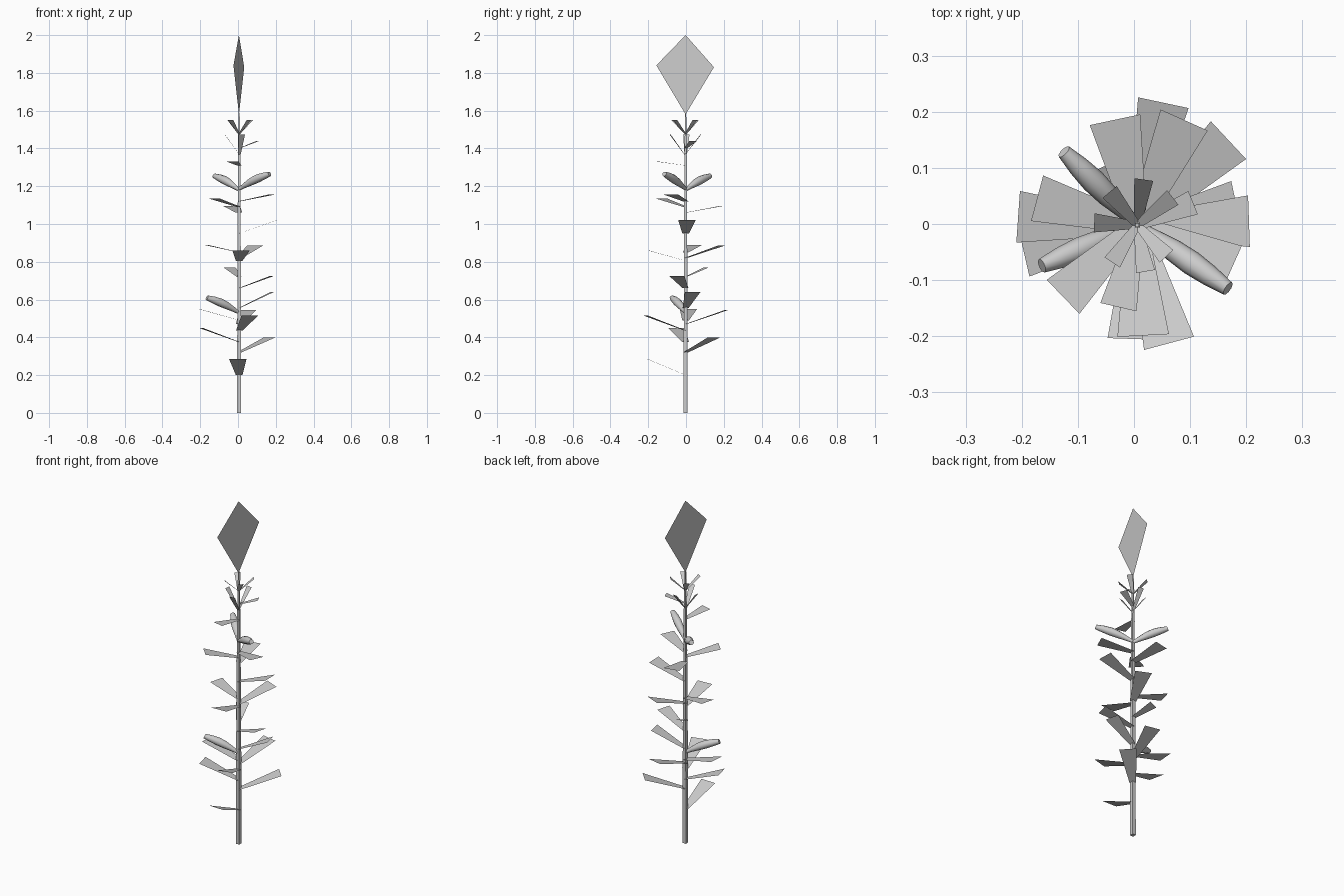
import bpy, bmesh, math
from mathutils import Vector

if "Cube" in bpy.data.objects:
    bpy.data.objects.remove(bpy.data.objects["Cube"])

AXIS = Vector((0.006, -0.002, 0))

mat = bpy.data.materials.new("plain grey")
mat.diffuse_color = (0.6, 0.6, 0.6, 1)
mat.use_nodes = True
mat.node_tree.nodes["Principled BSDF"].inputs["Base Color"].default_value = mat.diffuse_color


def finish(name, bm, smooth=False):
    me = bpy.data.meshes.new(name)
    bm.to_mesh(me)
    bm.free()
    ob = bpy.data.objects.new(name, me)
    bpy.context.collection.objects.link(ob)
    me.materials.append(mat)
    for p in me.polygons:
        p.use_smooth = smooth
    return ob


def loft(name, rings, smooth=False):
    """Skin a list of equal-sized point rings and cap both ends."""
    bm = bmesh.new()
    loops = [[bm.verts.new(p) for p in r] for r in rings]
    n = len(loops[0])
    for a, b in zip(loops, loops[1:]):
        for i in range(n):
            j = (i + 1) % n
            bm.faces.new((a[i], a[j], b[j], b[i]))
    bm.faces.new(loops[0][::-1])
    bm.faces.new(loops[-1])
    bmesh.ops.recalc_face_normals(bm, faces=bm.faces)
    ob = finish(name, bm, smooth)
    if smooth:
        bpy.context.view_layer.objects.active = ob
        ob.select_set(True)
        bpy.ops.object.shade_smooth_by_angle(angle=math.radians(50))
        ob.select_set(False)
    return ob


def leaf(name, az, z0, z1, length, tip):
    """Flat wedge leaf: narrow at the stem, wide at the tip."""
    a = math.radians(az)
    out = Vector((math.cos(a), math.sin(a), 0))
    side = Vector((-math.sin(a), math.cos(a), 0))
    bm = bmesh.new()
    base = AXIS + Vector((0, 0, z0))
    end = AXIS + out * length + Vector((0, 0, z1))
    w = tip * 0.38
    pts = (base - side * w / 2, end - side * tip / 2,
           end + side * tip / 2, base + side * w / 2)
    bm.faces.new([bm.verts.new(p) for p in pts])
    finish(name, bm)


def pod(name, az, z0, z1, length):
    """Swollen tube growing out of the stem with a blunt end."""
    a = math.radians(az)
    out = Vector((math.cos(a), math.sin(a), 0))
    side = Vector((-math.sin(a), math.cos(a), 0))
    axis = (out * length + Vector((0, 0, z1 - z0))).normalized()
    up = axis.cross(side)
    rings = []
    for t, r in ((0, .008), (.2, .014), (.4, .02), (.6, .022), (.8, .019), (1, .013)):
        lift = (z1 - z0) * t + 0.008 * math.sin(math.pi * t)
        c = AXIS + out * length * t + Vector((0, 0, z0 + lift))
        rings.append([c + side * r * math.cos(k * math.pi / 5)
                      + up * r * math.sin(k * math.pi / 5) for k in range(10)])
    loft(name, rings, True)


# Square tapering stem
loft("stem", [[AXIS + Vector((sx * h, sy * h, z))
               for sx, sy in ((-1, -1), (1, -1), (1, 1), (-1, 1))]
              for z, h in ((0, .011), (.8, .009), (1.36, .006), (1.59, .003))])

# Large leaves: azimuth, base height, tip height, reach
for i, (az, z0, z1, r) in enumerate((
        (-92, .20, .285, .203), (43, .32, .40, .222), (193, .375, .45, .208),
        (-75, .435, .515, .218), (78, .47, .545, .223), (176, .49, .55, .213),
        (12, .555, .64, .18), (-15, .66, .725, .18), (-87, .805, .86, .197),
        (165, .85, .89, .185), (66, .82, .885, .205), (2, .95, 1.02, .199),
        (102, 1.06, 1.095, .192), (224, 1.09, 1.135, .184), (-24, 1.12, 1.155, .185))):
    leaf("leaf_%02d" % (i + 1), az, z0, z1, r, 0.092 if r > .19 else 0.084)

# Small leaves, last four forming the crown
for i, (az, z0, z1, r, w) in enumerate((
        (115, .72, .77, .12, .07), (257, 1.31, 1.33, .15, .066),
        (22, 1.40, 1.44, .107, .045), (177, 1.37, 1.475, .077, .034),
        (-80, 1.36, 1.475, .084, .034), (82, 1.37, 1.475, .082, .034),
        (38, 1.475, 1.55, .08, .033), (130, 1.475, 1.55, .077, .033),
        (236, 1.475, 1.55, .08, .033), (-47, 1.475, 1.55, .076, .033))):
    leaf("small_leaf_%02d" % (i + 1), az, z0, z1, r, w)

# Pods
pod("lower_pod", 203, .53, .61, .185)
pod("upper_pod_left", 135, 1.18, 1.255, .185)
pod("upper_pod_right", -35, 1.185, 1.265, .197)

# Diamond blade at the top
bm = bmesh.new()
bm.faces.new([bm.verts.new(p) for p in (
    (.005, -.002, 1.58), (.033, .148, 1.83), (.005, -.002, 2.0), (-.024, -.157, 1.84))])
finish("top_blade", bm)
